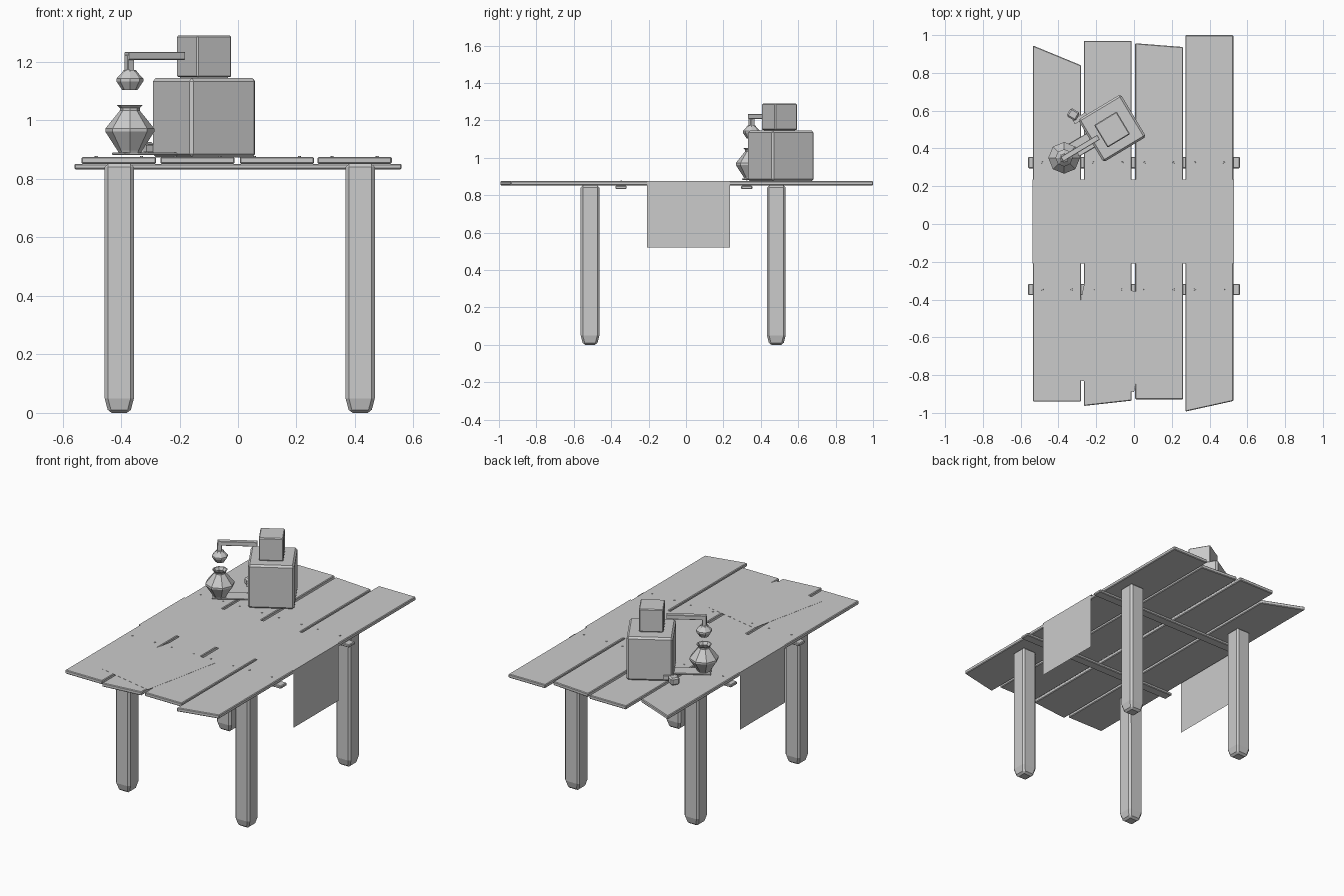
import bpy, bmesh
from math import radians, cos, sin, pi
from mathutils import Matrix, Vector

if "Cube" in bpy.data.objects:
    bpy.data.objects.remove(bpy.data.objects["Cube"])

def finish(name, bm, bevel=0.0):
    bmesh.ops.recalc_face_normals(bm, faces=bm.faces)
    me = bpy.data.meshes.new(name)
    bm.to_mesh(me)
    bm.free()
    ob = bpy.data.objects.new(name, me)
    bpy.context.collection.objects.link(ob)
    if bevel:
        m = ob.modifiers.new("bevel", 'BEVEL')
        m.width = bevel
        m.segments = 1
        m.angle_limit = radians(25)
    return ob

def box(name, center, size, rot=0.0, bevel=0.0):
    bm = bmesh.new()
    mat = Matrix.Translation(center) @ Matrix.Rotation(radians(rot), 4, 'Z') @ Matrix.Diagonal((*size, 1))
    bmesh.ops.create_cube(bm, size=1, matrix=mat)
    return finish(name, bm, bevel)

def prism(name, pts, z0, z1, bevel=0.0):
    bm = bmesh.new()
    f = bm.faces.new([bm.verts.new((x, y, z0)) for x, y in pts])
    ext = bmesh.ops.extrude_face_region(bm, geom=[f])["geom"]
    for v in ext:
        if isinstance(v, bmesh.types.BMVert):
            v.co.z = z1
    return finish(name, bm, bevel)

def lathe(name, center, profile, sides=8):
    bm = bmesh.new()
    rings = [[bm.verts.new((center[0] + r * cos(2 * pi * i / sides),
                            center[1] + r * sin(2 * pi * i / sides), z))
              for i in range(sides)] for r, z in profile]
    for a, b in zip(rings, rings[1:]):
        for i in range(sides):
            j = (i + 1) % sides
            bm.faces.new((a[i], a[j], b[j], b[i]))
    bm.faces.new(rings[0])
    bm.faces.new(rings[-1])
    return finish(name, bm)

# uneven table planks: x0, x1, then y at front-left, front-right, back-right, back-left
planks = [(-0.535, -0.28, -0.94, -0.94, 0.84, 0.945),
          (-0.265, -0.012, -0.963, -0.935, 0.97, 0.97),
          (0.006, 0.26, -0.928, -0.928, 0.937, 0.957),
          (0.272, 0.526, -0.993, -0.937, 1.0, 1.0)]
for i, (x0, x1, a, b, c, d) in enumerate(planks):
    prism(f"plank_{i+1}", [(x0, a), (x1, b), (x1, c), (x0, d)], 0.852, 0.875, 0.004)

# cross battens and nails
for tag, y in (("front", -0.347), ("back", 0.325)):
    box(f"{tag}_batten", (0, y, 0.842), (1.12, 0.06, 0.018), 0, 0.004)
    for i, p in enumerate(planks):
        for k, x in enumerate((p[0] + 0.05, p[1] - 0.05)):
            n = lathe(f"{tag}_nail_{i+1}_{k+1}", (x, y), [(0.006, 0.873), (0.005, 0.878)], 6)

# legs with tapered feet
for xn, x in (("left", -0.406), ("right", 0.418)):
    for yn, y in (("front", -0.513), ("back", 0.483)):
        bm = bmesh.new()
        rings = [[bm.verts.new((x + sx * h, y + sy * h, z))
                  for sx, sy in ((-1, -1), (1, -1), (1, 1), (-1, 1))]
                 for h, z in ((0.037, 0.0), (0.05, 0.05), (0.05, 0.852))]
        for a, b in zip(rings, rings[1:]):
            for i in range(4):
                j = (i + 1) % 4
                bm.faces.new((a[i], a[j], b[j], b[i]))
        bm.faces.new(rings[0])
        bm.faces.new(rings[-1])
        finish(f"{yn}_{xn}_leg", bm, 0.011)

# cloth runner draped over both sides
bm = bmesh.new()
path = [(-0.538, 0.52), (-0.538, 0.877), (0.53, 0.877), (0.53, 0.52)]
rows = [[bm.verts.new((x, y, z)) for x, z in path] for y in (-0.208, 0.236)]
for i in range(3):
    bm.faces.new((rows[0][i], rows[0][i + 1], rows[1][i + 1], rows[1][i]))
finish("cloth_runner", bm)

# paper sheet lying on the front half
prism("paper_sheet", [(-0.26, -0.30), (-0.37, -0.81), (0.0, -0.89), (0.108, -0.378)], 0.874, 0.8758)

# brewing machine: body, head, tray, side knob
A = 31
box("machine_body", (-0.116, 0.507, 1.01), (0.263, 0.263, 0.27), A, 0.011)
box("machine_head", (-0.116, 0.50, 1.219), (0.139, 0.139, 0.142), A, 0.005)
box("machine_neck", (-0.116, 0.50, 1.147), (0.12, 0.12, 0.02), A)
d = Vector((cos(radians(A)), sin(radians(A)), 0))
box("drip_tray", (-0.315, 0.392, 0.886), (0.22, 0.085, 0.008), A, 0.002)
box("side_knob", (-0.322, 0.58, 0.904), (0.05, 0.055, 0.045), A + 28, 0.008)
box("knob_stem", (-0.285, 0.56, 0.904), (0.08, 0.025, 0.025), A)

# arm with down spout and hanging nozzle
c = Vector((-0.37, 0.35, 0))
arm_mid = c + d * 0.10
box("arm", (arm_mid.x, arm_mid.y, 1.221), (0.226, 0.028, 0.027), A, 0.002)
box("arm_drop", (c.x - 0.002, c.y, 1.195), (0.026, 0.026, 0.06), A, 0.002)
lathe("nozzle", c, [(0.021, 1.173), (0.026, 1.165), (0.046, 1.143), (0.046, 1.134), (0.026, 1.104)])

# faceted jar
lathe("jar", c, [(0.038, 0.888), (0.042, 0.897), (0.084, 0.962), (0.084, 0.972),
                 (0.034, 1.034), (0.034, 1.042), (0.045, 1.053),
                 (0.038, 1.053), (0.028, 1.036), (0.06, 0.97), (0.03, 0.905)])
